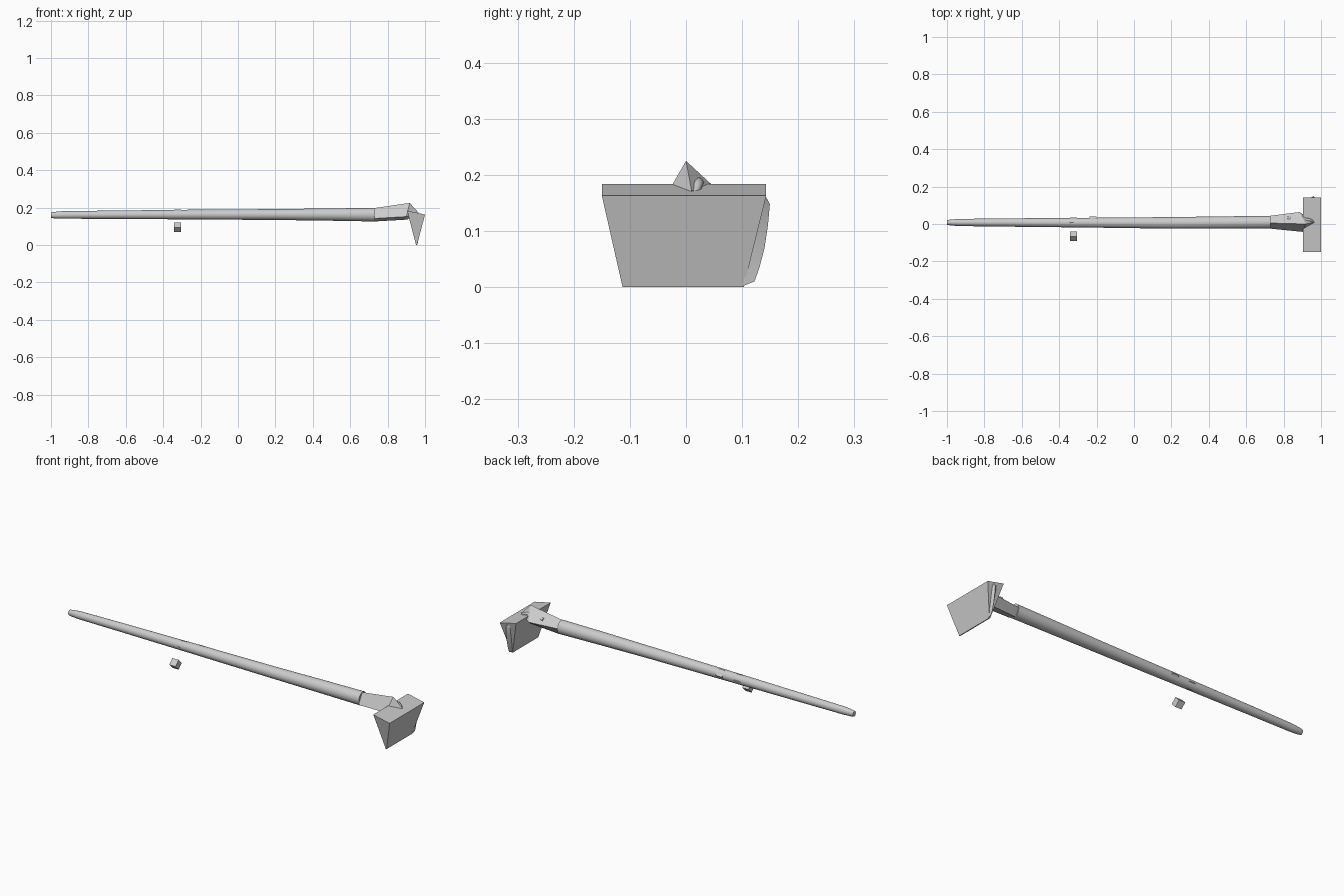
import bpy, bmesh, math

if "Cube" in bpy.data.objects:
    bpy.data.objects.remove(bpy.data.objects["Cube"])


def finish(name, bm, smooth=False):
    bmesh.ops.recalc_face_normals(bm, faces=bm.faces)
    me = bpy.data.meshes.new(name)
    bm.to_mesh(me)
    bm.free()
    ob = bpy.data.objects.new(name, me)
    bpy.context.collection.objects.link(ob)
    if smooth:
        bpy.ops.object.select_all(action='DESELECT')
        bpy.context.view_layer.objects.active = ob
        ob.select_set(True)
        bpy.ops.object.shade_smooth_by_angle(angle=math.radians(35))
    return ob


def loft(name, rings, tip=None, smooth=False):
    """Join matching rings of points, closing the far end with a cap or a tip."""
    bm = bmesh.new()
    vs = [[bm.verts.new(p) for p in r] for r in rings]
    n = len(vs[0])
    for a, b in zip(vs, vs[1:]):
        for i in range(n):
            bm.faces.new((a[i], a[(i + 1) % n], b[(i + 1) % n], b[i]))
    bm.faces.new(vs[0])
    if tip:
        t = bm.verts.new(tip)
        for i in range(n):
            bm.faces.new((vs[-1][i], vs[-1][(i + 1) % n], t))
    else:
        bm.faces.new(vs[-1])
    return finish(name, bm, smooth)


def circle(x, y, z, ry, rz, n=24):
    return [(x, y + ry * math.cos(2 * math.pi * i / n), z + rz * math.sin(2 * math.pi * i / n))
            for i in range(n)]


# Long tapered handle: x, y, z, radius in y, radius in z
stations = [(-1.0, .008, .160, .012, .014), (-.985, .008, .160, .015, .017),
            (-.94, .008, .161, .019, .020), (-.70, .008, .162, .022, .022),
            (-.24, .007, .163, .026, .026), (.20, .006, .163, .031, .029),
            (.50, .008, .163, .033, .033), (.73, .010, .162, .034, .036)]
loft("handle", [circle(*s) for s in stations], smooth=True)

# Four-sided socket: flares out, then closes to a point inside the head
loft("socket", [
    [(.73, .005, .198), (.73, -.025, .142), (.73, .02, .126), (.73, .044, .165)],
    [(.918, 0, .225), (.90, -.042, .152), (.905, .018, .136), (.885, .064, .166)],
], tip=(.966, .010, .172))

# Wedge-shaped head, with a sloping top and a straight lower edge
loft("head", [
    [(.904, -.15, .184), (1.0, -.15, .163), (.957, -.113, 0), (.952, -.113, 0)],
    [(.904, .143, .184), (1.0, .143, .163), (.957, .103, 0), (.952, .103, 0)],
])

# Curved rib on one end of the head: z, outer y, half width
rib = []
for z, y, w in [(.160, .143, .014), (.148, .1495, .013), (.11, .146, .012),
                (.07, .140, .010), (.035, .131, .008), (.010, .122, .005), (.003, .104, .003)]:
    base = .1 + .04 * z / .163
    rib.append([(.956 - w, base, z), (.960, y, z), (.956 + w, base, z)])
loft("head_rib", rib, smooth=True)

# Bent tang linking socket and head
cu = bpy.data.curves.new("tang", 'CURVE')
cu.dimensions = '3D'
cu.bevel_depth = .009
cu.bevel_resolution = 2
cu.resolution_u = 6
cu.use_fill_caps = True
sp = cu.splines.new('BEZIER')
path = [(.82, .031, .183), (.87, .022, .182), (.930, .022, .184), (.955, .014, .165)]
sp.bezier_points.add(len(path) - 1)
for bp, p in zip(sp.bezier_points, path):
    bp.co = p
    bp.handle_left_type = bp.handle_right_type = 'AUTO'
bpy.context.collection.objects.link(bpy.data.objects.new("tang", cu))

# Small turned cubes: one loose beside the handle, two set into it as pegs
for name, loc in [("loose_peg", (-.323, -.066, .095)),
                  ("handle_peg_a", (-.323, .008, .163)),
                  ("handle_peg_b", (-.22, .014, .164))]:
    bpy.ops.mesh.primitive_cube_add(size=.037, location=loc, rotation=(math.pi / 4, 0, 0))
    bpy.context.object.name = name
